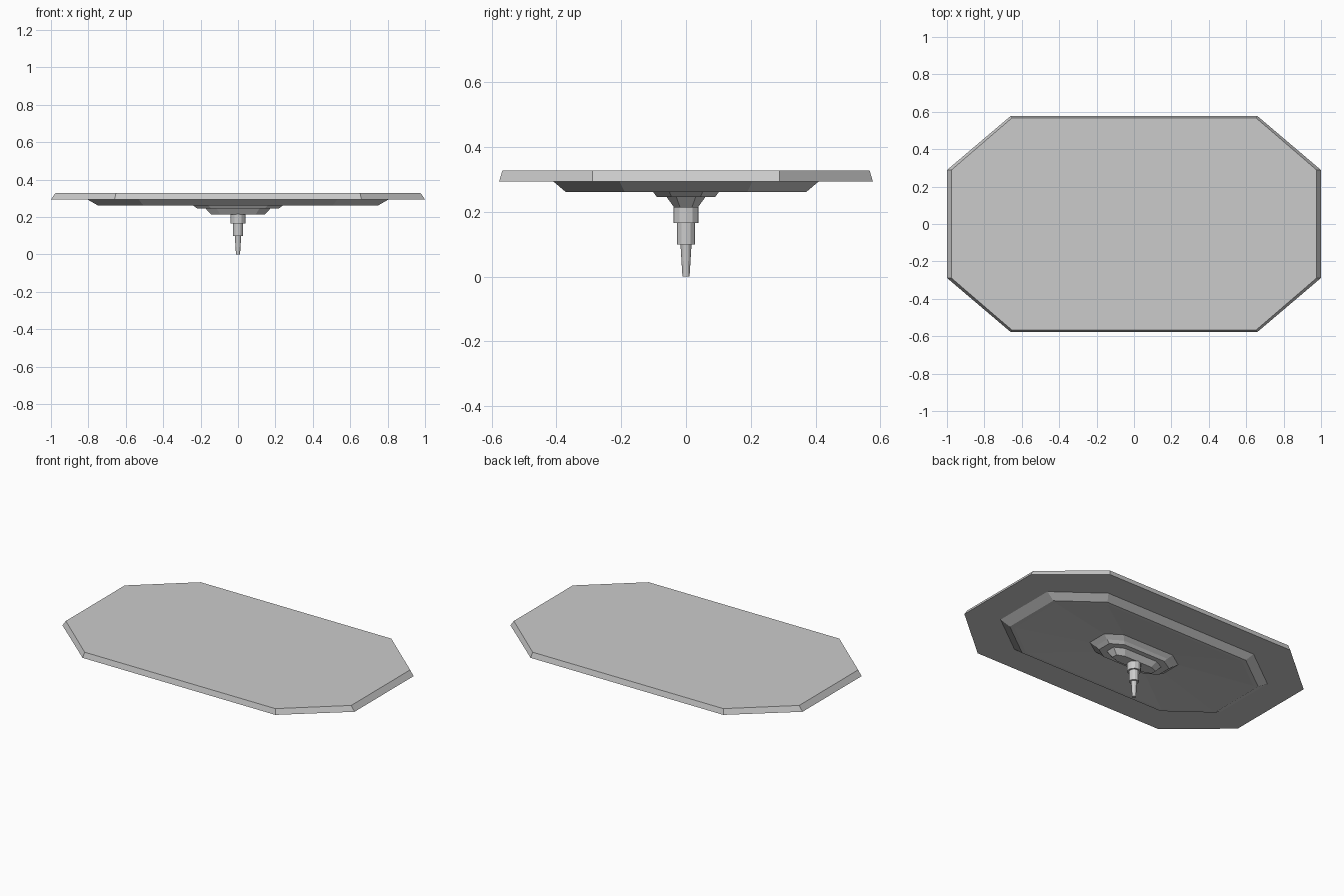
import bpy, bmesh, math

if "Cube" in bpy.data.objects:
    bpy.data.objects.remove(bpy.data.objects["Cube"])


def loft(name, rings):
    """Closed solid through matching point rings, listed in order."""
    bm = bmesh.new()
    loops = [[bm.verts.new(p) for p in ring] for ring in rings]
    for a, b in zip(loops, loops[1:]):
        n = len(a)
        for i in range(n):
            j = (i + 1) % n
            bm.faces.new((a[i], a[j], b[j], b[i]))
    bm.faces.new(loops[0][::-1])
    bm.faces.new(loops[-1])
    bmesh.ops.recalc_face_normals(bm, faces=bm.faces)
    mesh = bpy.data.meshes.new(name)
    bm.to_mesh(mesh)
    bm.free()
    obj = bpy.data.objects.new(name, mesh)
    bpy.context.collection.objects.link(obj)
    return obj


def octagon(x, y, z, cx=0.66, cy=0.5):
    """Rectangle with clipped corners; cx, cy are the straight-edge fractions."""
    a, b = x * cx, y * cy
    return [(x, -b, z), (x, b, z), (a, y, z), (-a, y, z),
            (-x, b, z), (-x, -b, z), (-a, -y, z), (a, -y, z)]


def circle(r, z, n=12):
    return [(r * math.cos(2 * math.pi * i / n),
             r * math.sin(2 * math.pi * i / n), z) for i in range(n)]


# Main plate with a bevelled rim
loft("top_plate", [octagon(1.0, 0.577, 0.294), octagon(0.977, 0.567, 0.327, 0.668, 0.508)])

# Under frame: bevelled side, flat rim, then an underside dished up to the collar
loft("under_frame", [octagon(0.27, 0.125, 0.282), octagon(0.725, 0.353, 0.262, 0.68, 0.51),
                     octagon(0.75, 0.372, 0.262, 0.675, 0.51),
                     octagon(0.805, 0.41, 0.294), octagon(0.805, 0.41, 0.304)])

# Collar and hub, each sunk slightly into the part above
loft("collar", [octagon(0.219, 0.09, 0.246), octagon(0.24, 0.102, 0.262),
                octagon(0.27, 0.125, 0.282), octagon(0.27, 0.125, 0.29)])
loft("hub", [octagon(0.143, 0.036, 0.213), octagon(0.174, 0.06, 0.246),
             octagon(0.174, 0.06, 0.252)])

# Stepped round post, narrowing to a tapered pin
loft("post_upper", [circle(0.039, 0.165), circle(0.039, 0.222)])
loft("post_lower", [circle(0.028, 0.099), circle(0.028, 0.173)])
loft("pin", [circle(0.011, 0.0), circle(0.017, 0.099), circle(0.017, 0.108)])
